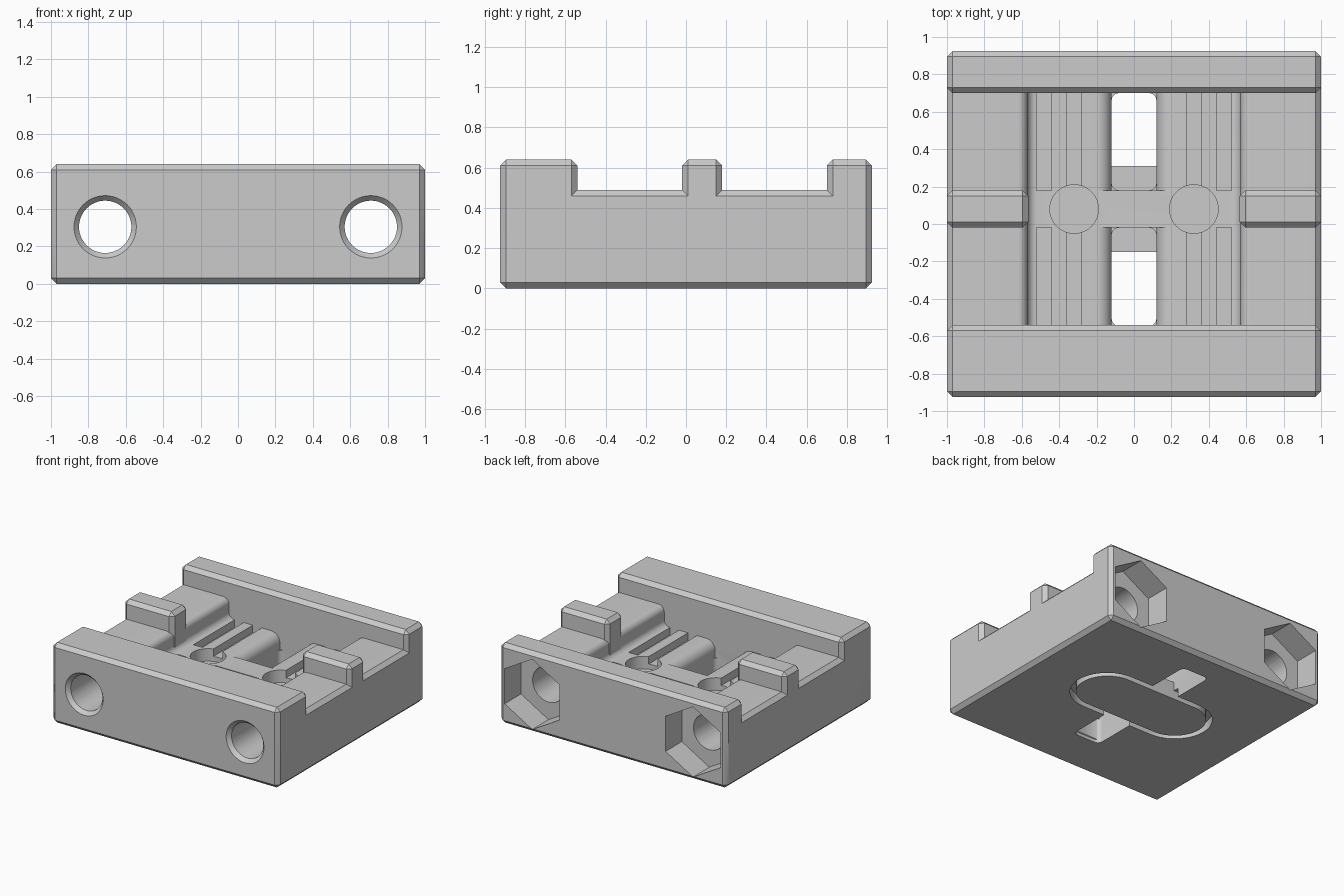
import bpy, bmesh, math
from mathutils import Vector

cube = bpy.data.objects.get("Cube")
if cube:
    bpy.data.objects.remove(cube, do_unlink=True)

grey = bpy.data.materials.new("plain_grey")
grey.use_nodes = True
COLOUR = (0.6, 0.6, 0.6, 1)
grey.diffuse_color = COLOUR
grey.node_tree.nodes["Principled BSDF"].inputs["Base Color"].default_value = COLOUR

FLOOR, LEDGE, TOP, CH = 0.33, 0.49, 0.64, 0.03
FRONT, BACK, DEPTH = -0.545, 0.70, 0.925   # inner wall faces, outer half depth
RIB0, RIB1 = -0.02, 0.18                   # extent of the middle bridge
MID = (RIB0 + RIB1) / 2


def make(name, bm):
    bmesh.ops.recalc_face_normals(bm, faces=bm.faces)
    me = bpy.data.meshes.new(name)
    bm.to_mesh(me)
    bm.free()
    me.materials.append(grey)
    ob = bpy.data.objects.new(name, me)
    bpy.context.collection.objects.link(ob)
    return ob


def box(name, lo, hi, chamfer=0.0, vertical_only=False, segments=1):
    bm = bmesh.new()
    bmesh.ops.create_cube(bm, size=1)
    lo, hi = Vector(lo), Vector(hi)
    for v in bm.verts:
        v.co = Vector([(a + b) / 2 + c * (b - a) for a, b, c in zip(lo, hi, v.co)])
    if chamfer:
        edges = [e for e in bm.edges if not vertical_only
                 or abs(e.verts[0].co.z - e.verts[1].co.z) > 0.01]
        bmesh.ops.bevel(bm, geom=edges, offset=chamfer, segments=segments,
                        profile=0.5, affect='EDGES')
    return make(name, bm)


def prism(name, pts, axis, lo, hi, grow=1.0, centre=(0, 0)):
    """Extrude a profile along y (points are x, z) or z (points are x, y)."""
    bm = bmesh.new()
    rings = []
    for t, s in ((lo, 1.0), (hi, grow)):
        ring = []
        for p, q in pts:
            p, q = centre[0] + p * s, centre[1] + q * s
            ring.append(bm.verts.new((p, t, q) if axis == 'y' else (p, q, t)))
        rings.append(ring)
    n = len(pts)
    bm.faces.new(rings[0])
    bm.faces.new(rings[1])
    for i in range(n):
        j = (i + 1) % n
        bm.faces.new((rings[0][i], rings[0][j], rings[1][j], rings[1][i]))
    return make(name, bm)


def arc(cx, cy, r, a0, a1, n=8):
    return [(cx + r * math.cos(math.radians(a0 + (a1 - a0) * i / n)),
             cy + r * math.sin(math.radians(a0 + (a1 - a0) * i / n)))
            for i in range(n + 1)]


def circle(r, n=48):
    return arc(0, 0, r, 90, 450, n)[:-1]


def mirrored(half):
    return half + [(-x, y) for x, y in reversed(half)]


def combine(body, others, op):
    for ob in others:
        mod = body.modifiers.new("join", 'BOOLEAN')
        mod.operation, mod.solver, mod.object = op, 'EXACT', ob
        bpy.context.view_layer.objects.active = body
        bpy.ops.object.modifier_apply(modifier=mod.name)
        bpy.data.objects.remove(ob, do_unlink=True)


def stadium(r, half):
    return arc(half, 0, r, -90, 90, 20) + arc(-half, 0, r, 90, 270, 20)


body = box("clamp_block", (-1, -DEPTH, 0), (1, DEPTH, LEDGE), CH)

# Rounded trough down the middle
trough = mirrored(arc(0.52, FLOOR + 0.05, 0.05, -90, 0)
                  + arc(0.62, LEDGE - 0.05, 0.05, 180, 90) + [(0.62, 0.7)])
cuts = [prism("trough", trough, 'y', -0.65, 0.8)]

# Strap slots with rounded lips, and the wire grooves beside them
lip = mirrored([(0.12, 0.2)] + arc(0.2, FLOOR - 0.08, 0.08, 180, 90) + [(0.2, 0.4)])
for lo, hi, lip_lo, lip_hi in ((FRONT, RIB0, -0.65, RIB0), (RIB1, BACK, RIB1, 0.8)):
    cuts.append(prism("slot_lip", lip, 'y', lip_lo, lip_hi))
    cuts.append(box("slot", (-0.12, lo, -0.1), (0.12, hi, 0.3), 0.04, True, 5))
    for side in (-1, 1):
        for x in (0.32, 0.48):
            cuts.append(box("groove", (side * x - 0.04, lip_lo, FLOOR - 0.06),
                            (side * x + 0.04, lip_hi, 0.4)))

# Round pockets in the bridge, and the ring groove underneath
for side in (-1, 1):
    cuts.append(prism("pocket", circle(0.13), 'z', FLOOR - 0.1, 0.4,
                      centre=(side * 0.32, MID)))
cuts.append(prism("ring_groove", stadium(0.275, 0.32), 'z', -0.1, 0.07, centre=(0, MID)))
combine(body, cuts, 'DIFFERENCE')

# End walls, side stops and the underside plug
parts = [prism("plug", stadium(0.23, 0.32), 'z', 0, 0.14, centre=(0, MID)),
         box("front_wall", (-1, -DEPTH, 0), (1, FRONT + 0.005, TOP), CH),
         box("back_wall", (-1, BACK, 0), (1, DEPTH, TOP), CH)]
for side in (-1, 1):
    xs = sorted((side, side * 0.565))
    parts.append(box("stop", (xs[0], RIB0, 0.2), (xs[1], RIB1, TOP), CH))
combine(body, parts, 'UNION')

# Bolt holes, front countersinks and hexagonal nut pockets at the back
holes = []
for side in (-1, 1):
    c = (side * 0.71, 0.305)
    holes += [prism("bolt_hole", circle(0.14), 'y', -1, 1, centre=c),
              prism("countersink", circle(0.185), 'y', -0.945, -0.89, 0.135 / 0.185, c),
              prism("nut_pocket", circle(0.28, 6), 'y', 0.72, 1, centre=c)]
combine(body, holes, 'DIFFERENCE')

bpy.ops.object.select_all(action='DESELECT')
body.select_set(True)
bpy.context.view_layer.objects.active = body
bpy.ops.object.shade_smooth_by_angle(angle=math.radians(28))
